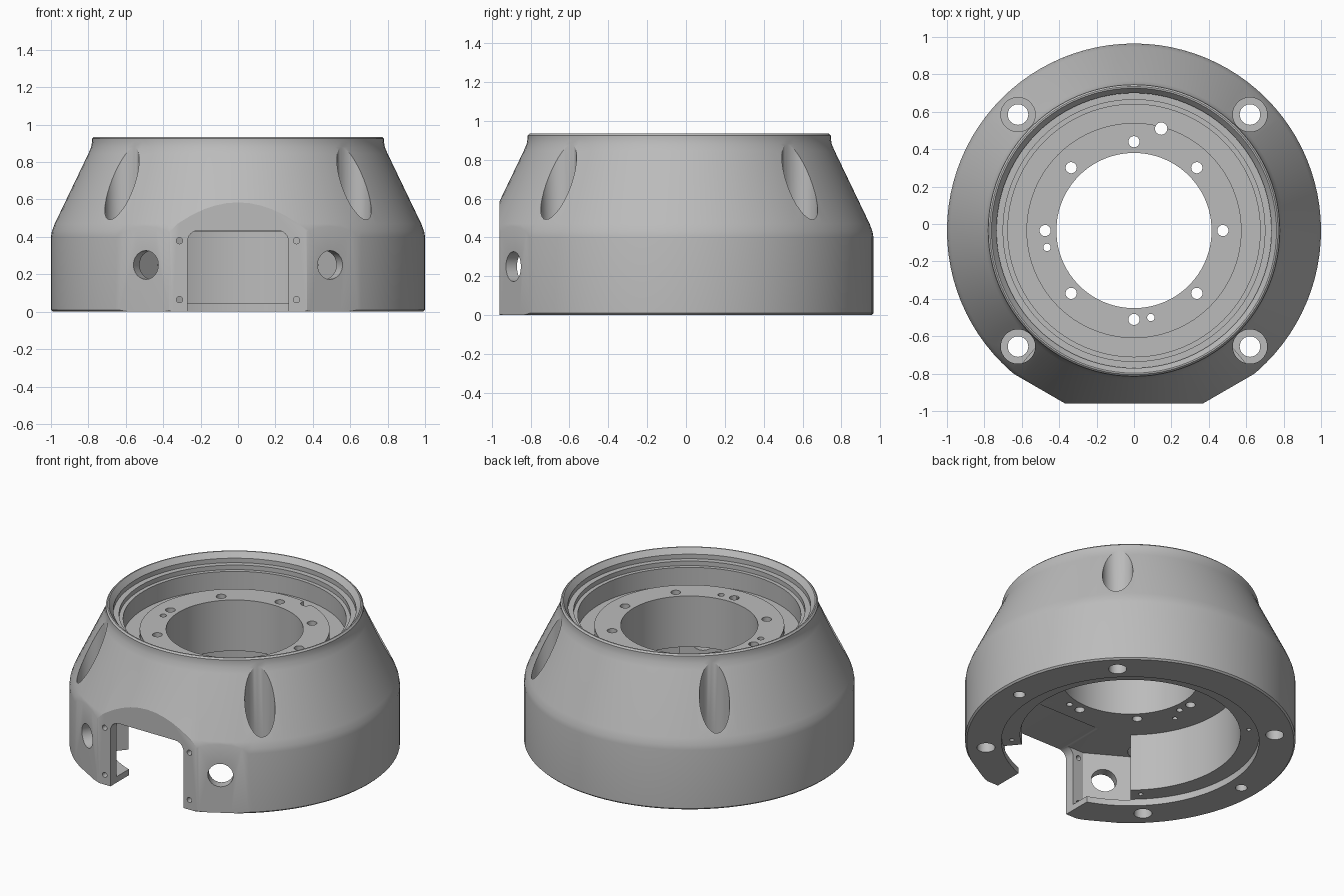
import bpy, bmesh, math
from mathutils import Matrix, Vector

cube = bpy.data.objects.get("Cube")
if cube:
    bpy.data.objects.remove(cube, do_unlink=True)

CENTRE_Y = -0.035
grey = bpy.data.materials.new("cast grey")
grey.use_nodes = True
colour = (0.5, 0.5, 0.5, 1)
grey.diffuse_color = colour
grey.node_tree.nodes["Principled BSDF"].inputs["Base Color"].default_value = colour


def finish(name, bm):
    bmesh.ops.recalc_face_normals(bm, faces=bm.faces)
    mesh = bpy.data.meshes.new(name)
    bm.to_mesh(mesh)
    bm.free()
    mesh.materials.append(grey)
    obj = bpy.data.objects.new(name, mesh)
    bpy.context.collection.objects.link(obj)
    return obj


def lathe(name, profile, steps=96):
    bm = bmesh.new()
    rings = []
    for i in range(steps):
        a = math.tau * i / steps
        rings.append([bm.verts.new((r * math.cos(a), r * math.sin(a), z)) for r, z in profile])
    n = len(profile)
    for i in range(steps):
        a, b = rings[i], rings[(i + 1) % steps]
        for j in range(n):
            k = (j + 1) % n
            bm.faces.new((a[j], b[j], b[k], a[k]))
    return finish(name, bm)


def add_prism(bm, points, start, end):
    """Add a closed prism between two offsets, from a list of 3D points."""
    low = [bm.verts.new(Vector(p) + Vector(start)) for p in points]
    high = [bm.verts.new(Vector(p) + Vector(end)) for p in points]
    bm.faces.new(low)
    bm.faces.new(high)
    for i in range(len(low)):
        j = (i + 1) % len(low)
        bm.faces.new((low[i], low[j], high[j], high[i]))


def add_hole(bm, x, y, radius, z0, z1, sides=24):
    at = Matrix.Translation((x, y, (z0 + z1) / 2))
    bmesh.ops.create_cone(bm, cap_ends=True, segments=sides, radius1=radius,
                          radius2=radius, depth=z1 - z0, matrix=at)


def add_side_hole(bm, x, y, z, radius, angle, depth):
    turn = Matrix.Rotation(angle, 4, 'Z') @ Matrix.Rotation(math.pi / 2, 4, 'Y')
    bmesh.ops.create_cone(bm, cap_ends=True, segments=24, radius1=radius, radius2=radius,
                          depth=depth, matrix=Matrix.Translation((x, y, z)) @ turn)


def add_box(bm, angle, distance):
    """Block that trims everything beyond a distance in one direction."""
    m = Matrix.Rotation(angle, 4, 'Z') @ Matrix.Translation((distance + 0.5, 0, 0.5))
    bmesh.ops.create_cube(bm, size=1, matrix=m @ Matrix.Diagonal((1, 1.5, 2, 1)))


def cut(body, bm):
    cutter = finish("cutter", bm)
    cutter.hide_render = True
    mod = body.modifiers.new("cut", 'BOOLEAN')
    mod.operation = 'DIFFERENCE'
    mod.solver = 'EXACT'
    mod.object = cutter
    bpy.context.view_layer.objects.active = body
    bpy.ops.object.modifier_apply(modifier=mod.name)
    bpy.data.objects.remove(cutter, do_unlink=True)


def polar(radius, degrees):
    a = math.radians(degrees)
    return radius * math.cos(a), radius * math.sin(a)


# Turned housing: outer shell, stepped rim, hub flange, bore, cavity, bottom recess
body = lathe("housing", [
    (0.99, 0), (1, 0.01), (1, 0.40), (0.995, 0.43), (0.98, 0.47), (0.80, 0.845),
    (0.785, 0.88), (0.78, 0.91), (0.78, 0.925), (0.77, 0.935), (0.762, 0.935),
    (0.735, 0.90), (0.735, 0.87), (0.70, 0.87), (0.70, 0.84), (0.675, 0.84),
    (0.675, 0.72), (0.575, 0.72), (0.575, 0.77), (0.415, 0.77),
    (0.415, 0.43), (0.667, 0.43), (0.667, 0.045), (0.78, 0.045), (0.78, 0)])

# Flats on the front and around the two side ports
for degrees, distance in ((-90, 0.925), (-60, 0.985), (-120, 0.985)):
    bm = bmesh.new()
    add_box(bm, math.radians(degrees), distance)
    cut(body, bm)

# Pocket behind the front wall
side = [(0.35, -0.86), (0.60, -0.715), (0.42, -0.50)]
outline = [(x, y, 0) for x, y in side] + [(-x, y, 0) for x, y in reversed(side)]
bm = bmesh.new()
add_prism(bm, outline, (0, 0, 0.04), (0, 0, 0.43))
cut(body, bm)

# Front opening with rounded upper corners
half, top, rad = 0.27, 0.435, 0.06
arch = [(-half, 0, -0.1), (half, 0, -0.1)]
for sx, first in ((1, 0), (-1, 90)):
    for i in range(7):
        dx, dz = polar(rad, first + i * 15)
        arch.append((sx * (half - rad) + dx, 0, top - rad + dz))
bm = bmesh.new()
add_prism(bm, arch, (0, -1.1, 0), (0, -0.58, 0))
cut(body, bm)

# Mounting bolt holes
bm = bmesh.new()
for i in range(4):
    add_hole(bm, *polar(0.877, 45 + 90 * i), 0.055, -0.1, 0.6)
cut(body, bm)

# Counterbores that scallop the cone, and blind holes underneath
bm = bmesh.new()
for i in range(4):
    add_hole(bm, *polar(0.877, 45 + 90 * i), 0.092, 0.40, 1.1, 32)
    add_hole(bm, *polar(0.72, 45 + 90 * i), 0.014, 0.02, 0.12, 12)
for s in (-1, 1):
    add_hole(bm, s * 0.877, 0, 0.036, -0.1, 0.2)
cut(body, bm)

# Hub flange holes
bm = bmesh.new()
for i in range(8):
    add_hole(bm, *polar(0.475, 45 * i), 0.03, 0.3, 0.9)
add_hole(bm, 0.145, 0.545, 0.033, 0.3, 0.9)
for x, y in ((-0.465, -0.09), (0.09, -0.465)):
    add_hole(bm, x, y, 0.02, 0.3, 0.9, 16)
for degrees in (20, 70, 110, 160, 200):
    add_hole(bm, *polar(0.54, degrees), 0.016, 0.38, 0.52, 12)
cut(body, bm)

# Side ports and cover screw holes
bm = bmesh.new()
for s in (-1, 1):
    x, y = polar(0.985, -90 + s * 30)
    add_side_hole(bm, x, y, 0.25, 0.077, math.radians(-90 + s * 30), 0.3)
    for z in (0.065, 0.38):
        add_side_hole(bm, s * 0.313, -0.92, z, 0.017, -math.pi / 2, 0.2)
cut(body, bm)

# Shading and placement
body.location.y = CENTRE_Y
bpy.ops.object.select_all(action='DESELECT')
body.select_set(True)
bpy.context.view_layer.objects.active = body
bpy.ops.object.shade_smooth_by_angle(angle=math.radians(25))
